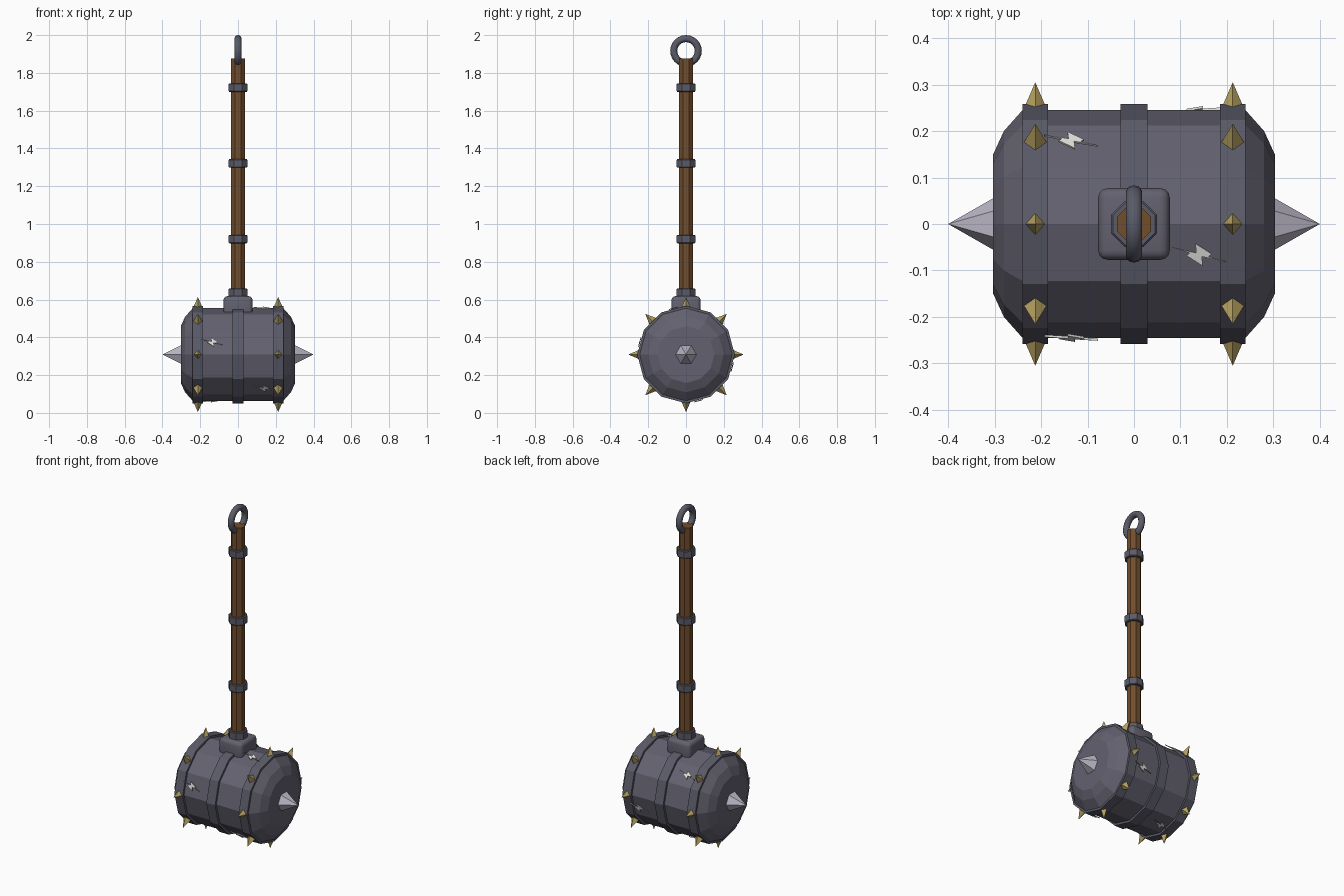
import bpy, bmesh
from math import cos, sin, pi, radians
from mathutils import Matrix, Vector

cube = bpy.data.objects.get("Cube")
if cube:
    bpy.data.objects.remove(cube, do_unlink=True)

HEAD_Z = 0.309


def material(name, rgb):
    m = bpy.data.materials.new(name)
    m.use_nodes = True
    color = (*rgb, 1)
    m.diffuse_color = color
    m.node_tree.nodes["Principled BSDF"].inputs["Base Color"].default_value = color
    return m


iron = material("dark iron", (0.125, 0.12, 0.16))
band_iron = material("band iron", (0.105, 0.105, 0.14))
wood = material("brown wood", (0.17, 0.075, 0.025))
gold = material("dull gold", (0.47, 0.36, 0.12))
steel = material("pale steel", (0.50, 0.47, 0.56))
white = material("bolt white", (0.72, 0.72, 0.69))


def finish(name, bm, mat, matrix=Matrix()):
    bmesh.ops.recalc_face_normals(bm, faces=bm.faces)
    mesh = bpy.data.meshes.new(name)
    bm.to_mesh(mesh)
    bm.free()
    mesh.materials.append(mat)
    obj = bpy.data.objects.new(name, mesh)
    obj.matrix_world = matrix
    bpy.context.collection.objects.link(obj)
    return obj


def lathe(name, profile, sides, mat, matrix=Matrix(), turn=0.0):
    """Turn (height, radius) points around z; a zero radius makes a tip."""
    bm = bmesh.new()
    rings = []
    for h, r in profile:
        if r == 0:
            rings.append([bm.verts.new((0, 0, h))] * sides)
        else:
            angles = [turn + 2 * pi * i / sides for i in range(sides)]
            rings.append([bm.verts.new((r * cos(a), r * sin(a), h)) for a in angles])
    for low, high in zip(rings, rings[1:]):
        for i in range(sides):
            j = (i + 1) % sides
            corners = dict.fromkeys((low[i], low[j], high[j], high[i]))
            bm.faces.new(list(corners))
    for ring in (rings[0], rings[-1]):
        if len(set(ring)) > 2:
            bm.faces.new(ring)
    return finish(name, bm, mat, matrix)


# Head drum and its bands, turned along x
along_x = Matrix.Translation((0, 0, HEAD_Z)) @ Matrix.Rotation(pi / 2, 4, 'Y')
half = [(0.303, 0.15), (0.28, 0.2), (0.24, 0.245)]
lathe("head_drum", [(-h, r) for h, r in half] + half[::-1], 12, iron, along_x)
for name, x, w in (("right", -0.2125, 0.0275), ("middle", 0, 0.029), ("left", 0.2125, 0.0275)):
    lathe(name + "_head_band", [(x - w, 0.258), (x + w, 0.258)], 12, band_iron, along_x)

# Large end spikes
for name, side in (("right", -1), ("left", 1)):
    lathe(name + "_end_spike", [(side * 0.295, 0.06), (side * 0.4, 0)], 6, steel,
          along_x, pi / 2)

# Studs around the outer bands
for name, x in (("right", -0.2125), ("left", 0.2125)):
    for i in range(8):
        place = Matrix.Translation((x, 0, HEAD_Z)) @ Matrix.Rotation(i * pi / 4, 4, 'X')
        lathe(f"{name}_stud_{i + 1}", [(0.245, 0.026), (0.305, 0)], 4, gold, place)

# Lightning bolt plates on every second face of the drum
bolt_half = [(-0.058, 0.016), (-0.006, 0.004), (-0.008, 0.025), (0.027, 0.002), (0.02, -0.004)]
bolt = bolt_half + [(-x, -y) for x, y in bolt_half]
for i in range(6):
    bm = bmesh.new()
    face = bm.faces.new([bm.verts.new((x, y, 0.251)) for x, y in bolt])
    extruded = bmesh.ops.extrude_face_region(bm, geom=[face])["geom"]
    bmesh.ops.translate(bm, vec=Vector((0, 0, 0.005)),
                        verts=[v for v in extruded if isinstance(v, bmesh.types.BMVert)])
    x = 0.14 if i % 2 == 0 else -0.135
    place = Matrix.Translation((x, 0, HEAD_Z)) @ Matrix.Rotation(radians(15 + 60 * i), 4, 'X')
    finish(f"lightning_bolt_{i + 1}", bm, white, place)

# Rounded socket block
bm = bmesh.new()
bmesh.ops.create_cube(bm, size=1)
bmesh.ops.scale(bm, vec=(0.154, 0.154, 0.115), verts=bm.verts)
bmesh.ops.bevel(bm, geom=bm.edges[:], offset=0.02, segments=3, profile=0.5, affect='EDGES')
socket = finish("socket_block", bm, iron, Matrix.Translation((0, 0, 0.56)))

# Octagonal handle with collar and bands
flat = 1 / cos(pi / 8)
lathe("handle", [(0.6, 0.037 * flat), (1.877, 0.037 * flat)], 8, wood, turn=pi / 8)
for name, z in (("collar", 0.636), ("lower_band", 0.92), ("middle_band", 1.321), ("upper_band", 1.722)):
    r = 0.049 * flat
    lathe("handle_" + name, [(z - 0.023, r - 0.004), (z - 0.019, r), (z + 0.019, r),
                             (z + 0.023, r - 0.004)], 8, band_iron, turn=pi / 8)

# Hanging ring
bpy.ops.mesh.primitive_torus_add(major_radius=0.065, minor_radius=0.0185, major_segments=24,
                                 minor_segments=10, location=(0, 0, 1.9165),
                                 rotation=(0, pi / 2, 0))
ring = bpy.context.object
ring.name = "hanging_ring"
ring.data.materials.append(band_iron)

# Smooth the rounded parts
bpy.ops.object.select_all(action='DESELECT')
for obj in (ring, socket):
    obj.select_set(True)
bpy.context.view_layer.objects.active = ring
bpy.ops.object.shade_smooth_by_angle(angle=radians(40))
